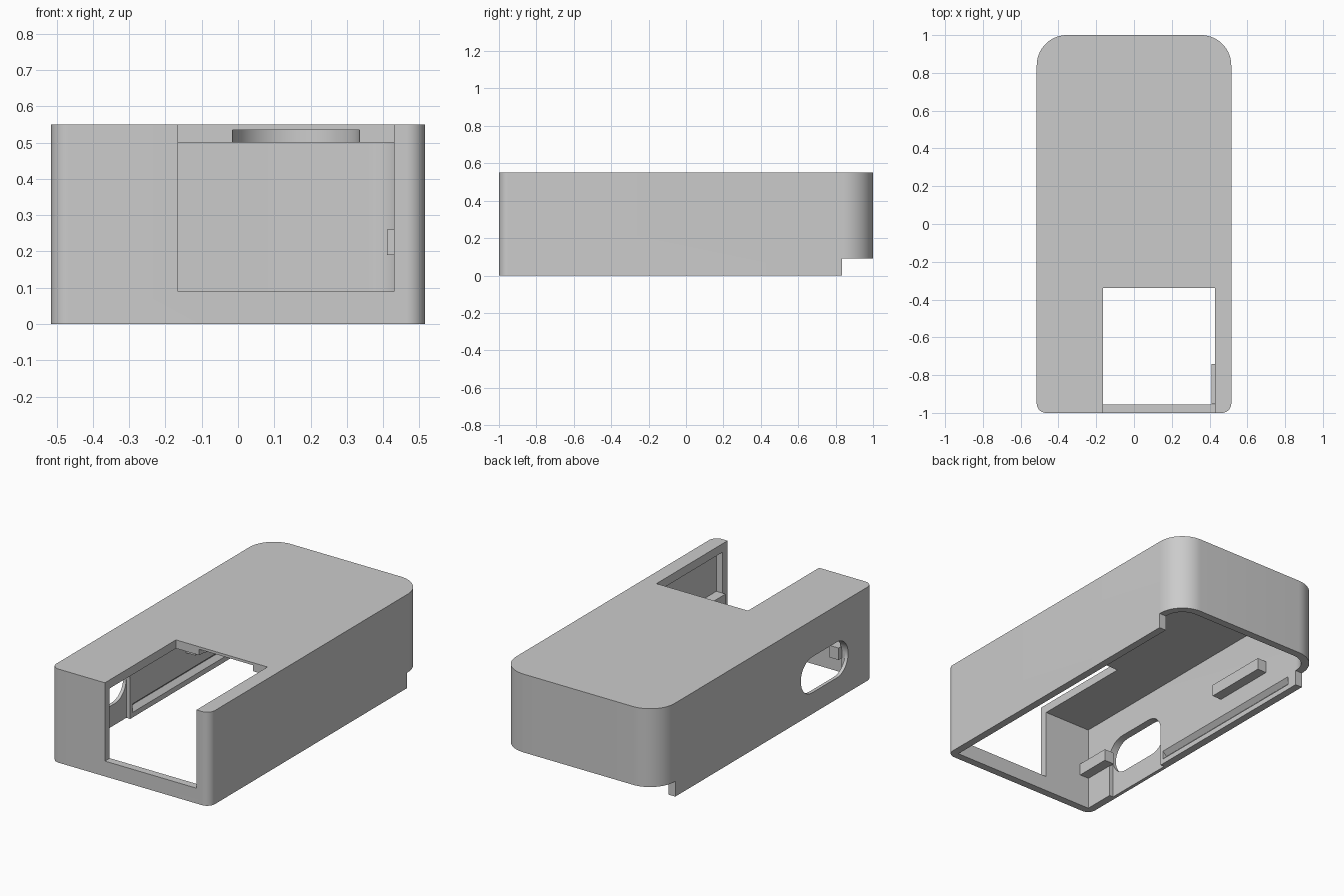
import bpy
import bmesh
from math import cos, sin, pi
from mathutils import Vector, Matrix

cube = bpy.data.objects.get("Cube")
if cube:
    bpy.data.objects.remove(cube, do_unlink=True)

HALF_X, HALF_Y, HEIGHT = 0.515, 1.0, 0.55
WALL, ROOF = 0.045, 0.05
SIDE = HALF_X - WALL

grey = bpy.data.materials.new("plain grey")
grey.use_nodes = True
grey.diffuse_color = (0.6, 0.6, 0.6, 1)
grey.node_tree.nodes["Principled BSDF"].inputs["Base Color"].default_value = (0.6, 0.6, 0.6, 1)


def arc(cx, cy, r, start, end, steps=16):
    return [(cx + r * cos(start + (end - start) * i / steps),
             cy + r * sin(start + (end - start) * i / steps)) for i in range(steps + 1)]


def case_outline(inset, back_r, front_r):
    x, y = HALF_X - inset, HALF_Y - inset
    corners = [(x, y, back_r, 0), (-x, y, back_r, 1), (-x, -y, front_r, 2), (x, -y, front_r, 3)]
    points = []
    for cx, cy, r, quarter in corners:
        if r == 0:
            points.append((cx, cy))
        else:
            sx, sy = (1 if cx > 0 else -1), (1 if cy > 0 else -1)
            points += arc(cx - sx * r, cy - sy * r, r, quarter * pi / 2, (quarter + 1) * pi / 2)
    return points


def prism(name, points, low, high, axis="z"):
    """Extrude a flat outline along z, x (points are y,z) or y (points are x,z)."""
    place = {"z": lambda a, b, c: (a, b, c),
             "x": lambda a, b, c: (c, a, b),
             "y": lambda a, b, c: (a, c, b)}[axis]
    bm = bmesh.new()
    face = bm.faces.new([bm.verts.new(place(a, b, low)) for a, b in points])
    extruded = bmesh.ops.extrude_face_region(bm, geom=[face])["geom"]
    shift = Vector(place(0, 0, high - low))
    bmesh.ops.translate(bm, vec=shift, verts=[v for v in extruded if isinstance(v, bmesh.types.BMVert)])
    bmesh.ops.recalc_face_normals(bm, faces=bm.faces)
    mesh = bpy.data.meshes.new(name)
    bm.to_mesh(mesh)
    bm.free()
    mesh.materials.append(grey)
    obj = bpy.data.objects.new(name, mesh)
    bpy.context.scene.collection.objects.link(obj)
    return obj


def box(name, x, y, z):
    return prism(name, [(x[0], y[0]), (x[1], y[0]), (x[1], y[1]), (x[0], y[1])], *z)


def cut(target, cutter):
    mod = target.modifiers.new("cut", "BOOLEAN")
    mod.operation, mod.solver, mod.object = "DIFFERENCE", "EXACT", cutter
    bpy.context.view_layer.update()
    result = bpy.data.meshes.new_from_object(target.evaluated_get(bpy.context.evaluated_depsgraph_get()))
    target.modifiers.clear()
    target.data = result
    bpy.data.objects.remove(cutter, do_unlink=True)


# Case: rounded block hollowed from below
case = prism("case_shell", case_outline(0, 0.16, 0.05), 0, HEIGHT)
cut(case, prism("cavity", case_outline(WALL, 0.115, 0), -0.1, HEIGHT - ROOF))

# Window through the roof and front wall, and the step under the back
cut(case, box("window", (-0.165, 0.43), (-1.1, -0.34), (0.09, 0.7)))
cut(case, box("back_step", (-0.7, 0.7), (0.835, 1.2), (-0.1, 0.09)))

# Round pocket in the underside of the roof
cut(case, prism("roof_pocket", arc(0.16, -0.34, 0.175, 0, 2 * pi - pi / 24, 47), 0.4, 0.535))

# Oval port with an inner slot running down to the open bottom
port_r, port_z, port_y = 0.105, 0.23, (-0.77, -0.33)
right_end = arc(port_y[1] - port_r, port_z, port_r, -pi / 2, pi / 2)
left_end = arc(port_y[0] + port_r, port_z, port_r, pi / 2, 3 * pi / 2)
cut(case, prism("port", right_end + left_end, -0.6, -0.4, "x"))
cut(case, box("port_slot", (-0.495, -0.4), port_y, (-0.1, port_z)))

# Snap grooves along the lower inside of both side walls
for side in (-1, 1):
    x = side * SIDE
    profile = [(x - side * 0.01, 0.02), (x, 0.03), (x + side * 0.025, 0.055),
               (x, 0.08), (x - side * 0.01, 0.09)]
    cut(case, prism("snap_groove", profile, -0.31, 0.77, "y"))

# Support ribs inside both side walls
ribs = []
for label, side in (("right", -1), ("left", 1)):
    xs = sorted((side * 0.41, side * (SIDE + 0.004)))
    ribs.append(box("front_rib_" + label, xs, (-0.953, -0.74), (0.19, 0.26)))
    ribs.append(box("rear_rib_" + label, xs, (0.19, 0.58), (0.19, 0.26)))

# Smooth the rounded corners, keep edges sharp
bpy.ops.object.select_all(action="DESELECT")
case.select_set(True)
bpy.context.view_layer.objects.active = case
bpy.ops.object.shade_smooth_by_angle(angle=pi / 6)
